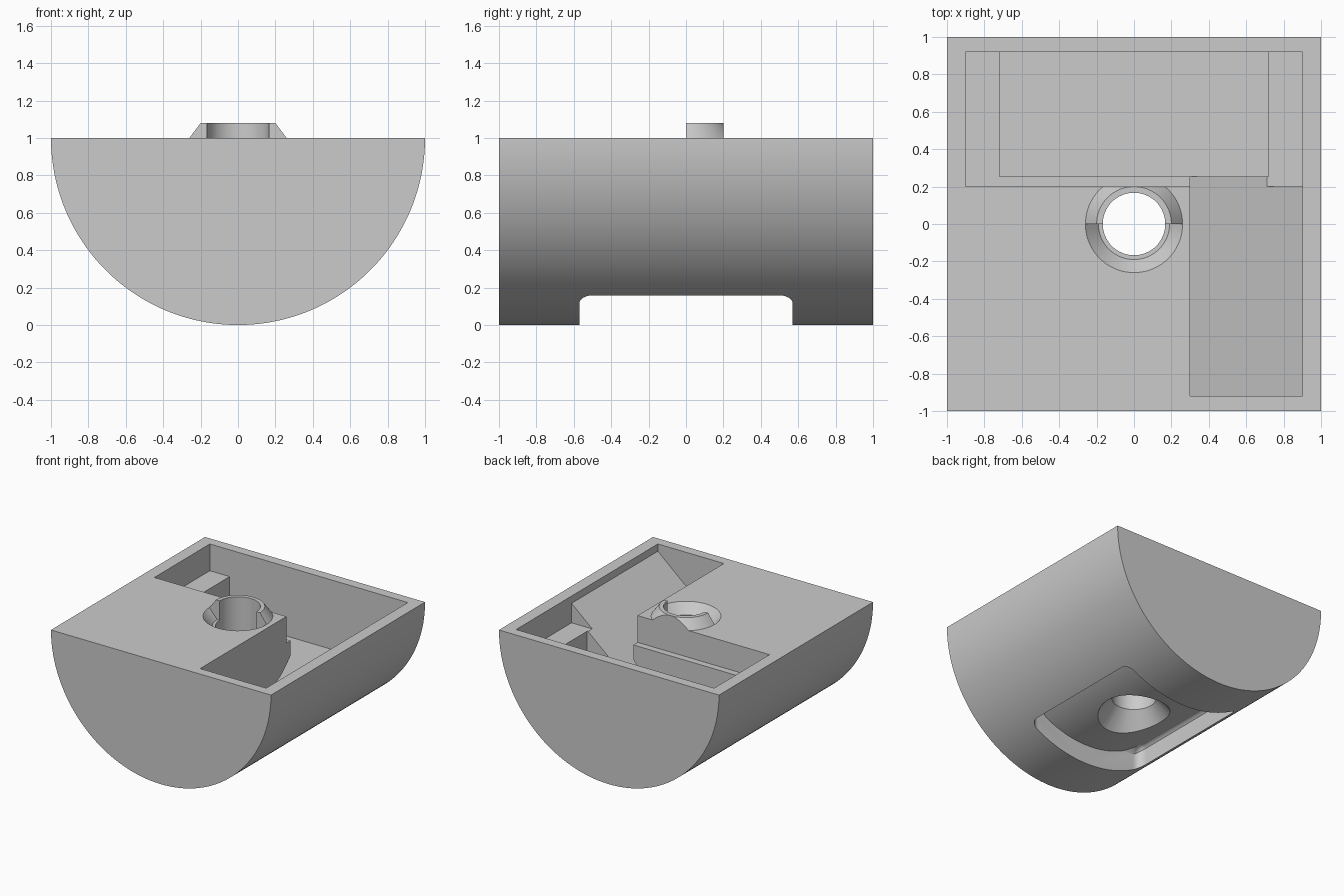
import bpy, bmesh, math

if "Cube" in bpy.data.objects:
    bpy.data.objects.remove(bpy.data.objects["Cube"], do_unlink=True)

grey = bpy.data.materials.new("plain grey")
grey.use_nodes = True
colour = (0.6, 0.6, 0.6, 1)
grey.diffuse_color = colour
grey.node_tree.nodes["Principled BSDF"].inputs["Base Color"].default_value = colour


def loft(name, rings):
    """Closed solid through rings of equal point count, capped at both ends."""
    bm = bmesh.new()
    loops = [[bm.verts.new(p) for p in ring] for ring in rings]
    bm.faces.new(loops[0])
    bm.faces.new(loops[-1])
    for low, high in zip(loops, loops[1:]):
        for i in range(len(low)):
            bm.faces.new((low[i - 1], low[i], high[i], high[i - 1]))
    bmesh.ops.recalc_face_normals(bm, faces=bm.faces)
    mesh = bpy.data.meshes.new(name)
    bm.to_mesh(mesh)
    bm.free()
    mesh.materials.append(grey)
    obj = bpy.data.objects.new(name, mesh)
    bpy.context.collection.objects.link(obj)
    return obj


def arc(cx, cy, r, start, end, steps):
    angles = [math.radians(start + (end - start) * i / steps) for i in range(steps + 1)]
    return [(cx + r * math.cos(a), cy + r * math.sin(a)) for a in angles]


def side_prism(name, outline, y0, y1):
    """Extrude an x-z outline along y."""
    return loft(name, [[(x, y, z) for x, z in outline] for y in (y0, y1)])


def box(name, x0, x1, y0, y1, z0, z1):
    return side_prism(name, [(x0, z0), (x1, z0), (x1, z1), (x0, z1)], y0, y1)


def turned(name, sections):
    """Round solid through (radius, z) sections."""
    return loft(name, [[(x, y, z) for x, y in arc(0, 0, r, 0, 360, 64)[:-1]] for r, z in sections])


def half_turned(name, sections, start):
    """Half-round solid, starting from the given angle."""
    return loft(name, [[(x, y, z) for x, y in arc(0, 0, r, start, start + 180, 32)]
                       for r, z in sections])


def combine(target, tool, operation="DIFFERENCE"):
    mod = target.modifiers.new(tool.name, "BOOLEAN")
    mod.operation, mod.solver, mod.object = operation, "EXACT", tool
    bpy.context.view_layer.objects.active = target
    bpy.ops.object.modifier_apply(modifier=mod.name)
    bpy.data.objects.remove(tool, do_unlink=True)


def rounded_outline(inset):
    """Rounded rectangle of the underside pocket, shrunk by inset."""
    points = []
    for sx, sy, start in ((1, 1, 0), (-1, 1, 90), (-1, -1, 180), (1, -1, 270)):
        points += arc(sx * 0.47, sy * 0.5, 0.07 - inset, start, start + 90, 8)
    return points


# Half-round body
body = side_prism("half_round_body", arc(0, 1, 1, 180, 360, 96), -1, 1)

# Pocket underneath: floor concentric to the body, curving down to the walls
rings = [[(x, y, -0.1) for x, y in rounded_outline(0)]]
for step in range(9):
    t = step / 8
    radius = 0.84 + 0.045 * (1 - t) ** 2
    rings.append([(x, y, 1 - math.sqrt(radius ** 2 - x * x))
                  for x, y in rounded_outline(0.06 * t)])
rings.append([(x, y, 0.7) for x, y, z in rings[-1]])
pocket = loft("pocket", rings)
combine(pocket, side_prism("core", arc(0, 1, 0.841, 180, 360, 96), -0.8, 0.8))
combine(body, pocket)

# Central bore with countersink below
combine(body, turned("bore", [(0.34, 0.1), (0.167, 0.31), (0.167, 1.2)]))

# Half recess around the top of the bore
combine(body, half_turned("recess", [(0.19, 0.92), (0.2775, 1.02)], 180))

# Raised half collar, bored before it joins the body
collar = half_turned("collar", [(0.267, 0.99), (0.2, 1.08)], 0)
combine(collar, turned("collar_bore", [(0.167, 0.9), (0.167, 1.2)]))
combine(body, collar, "UNION")

# Rear tray with a shelf around its deeper centre
combine(body, box("tray_top", -0.9, 0.9, 0.2, 0.92, 0.78, 1.3))
combine(body, box("tray_deep", -0.72, 0.72, 0.255, 0.92, 0.43, 1.2))

# Side bay with a sloped floor, opening into the tray
combine(body, side_prism("bay", [(0.3, 0.43), (0.9, 0.94), (0.9, 1.25), (0.3, 1.25)], -0.92, 0.3))

# Undercut below the centre block, leaving a tapered sleeve round the bore
undercut = box("undercut", -0.1, 0.301, -0.1, 0.256, 0.432, 0.66)
combine(undercut, turned("sleeve", [(0.243, 0.4), (0.417, 0.7)]))
combine(body, undercut)

bpy.ops.object.select_all(action="DESELECT")
body.select_set(True)
bpy.context.view_layer.objects.active = body
bpy.ops.object.shade_smooth_by_angle(angle=math.radians(25))
